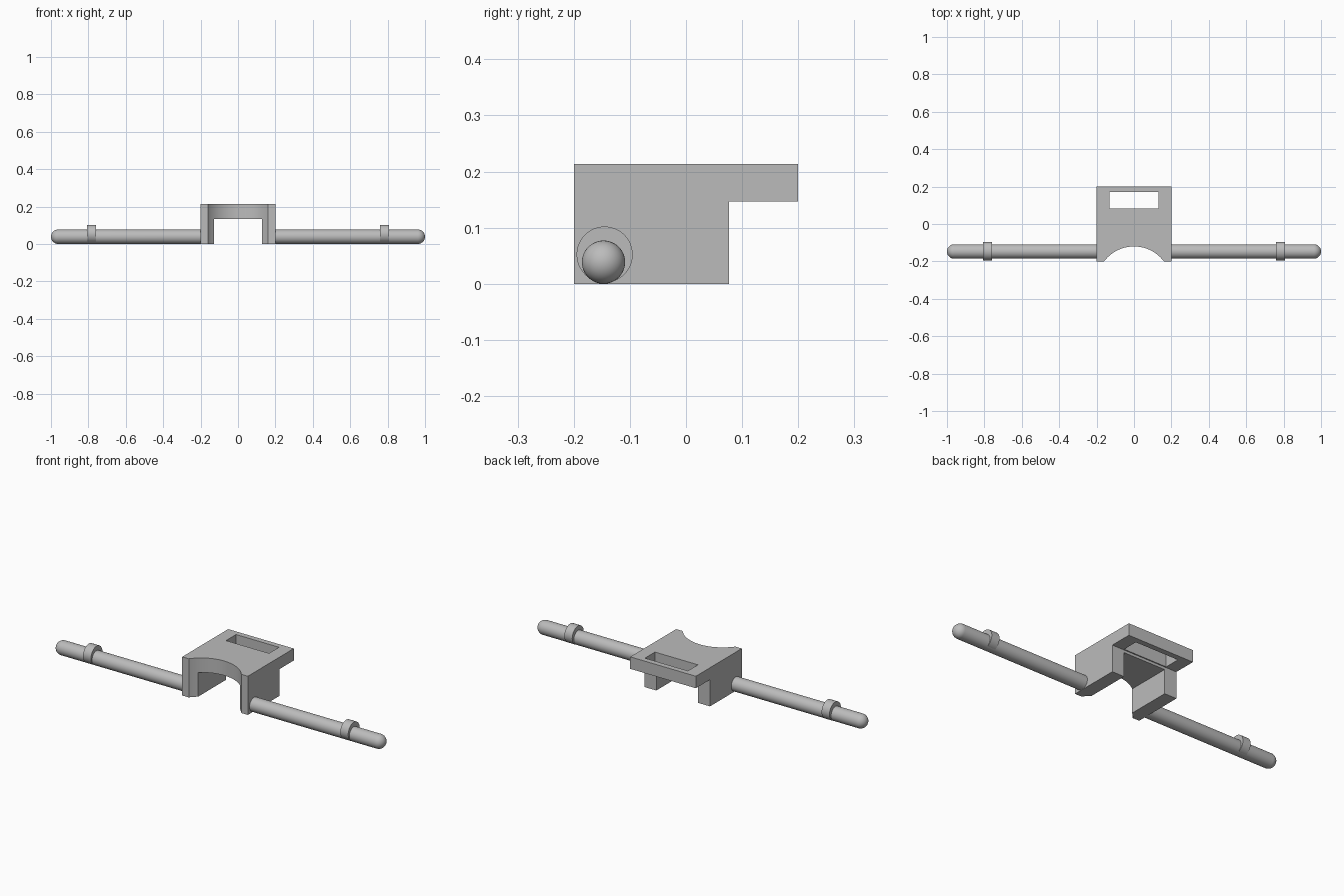
import bpy
import bmesh
import math

cube = bpy.data.objects.get("Cube")
if cube:
    bpy.data.objects.remove(cube, do_unlink=True)

grey = bpy.data.materials.new("plain grey")
grey.use_nodes = True
COLOUR = (0.5, 0.5, 0.5, 1)
grey.diffuse_color = COLOUR
grey.node_tree.nodes["Principled BSDF"].inputs["Base Color"].default_value = COLOUR


def finish(name, bm):
    """Turn a bmesh into a named grey object."""
    bmesh.ops.recalc_face_normals(bm, faces=bm.faces)
    mesh = bpy.data.meshes.new(name)
    bm.to_mesh(mesh)
    bm.free()
    mesh.materials.append(grey)
    obj = bpy.data.objects.new(name, mesh)
    bpy.context.collection.objects.link(obj)
    return obj


def extrude_x(name, profile, half):
    """Extrude a (y, z) outline from -half to +half along x."""
    bm = bmesh.new()
    face = bm.faces.new([bm.verts.new((-half, y, z)) for y, z in profile])
    moved = bmesh.ops.extrude_face_region(bm, geom=[face])["geom"]
    verts = [v for v in moved if isinstance(v, bmesh.types.BMVert)]
    bmesh.ops.translate(bm, verts=verts, vec=(2 * half, 0, 0))
    return finish(name, bm)


def box(name, half, y0, y1, z0, z1):
    return extrude_x(name, [(y0, z0), (y1, z0), (y1, z1), (y0, z1)], half)


def lathe_x(name, profile, y, z, steps=48):
    """Spin an (x, radius) outline around an axis parallel to x."""
    bm = bmesh.new()
    verts = [bm.verts.new((px, y + r, z)) for px, r in profile]
    edges = [bm.edges.new(pair) for pair in zip(verts, verts[1:])]
    bmesh.ops.spin(bm, geom=verts + edges, cent=(0, y, z), axis=(1, 0, 0),
                   angle=math.tau, steps=steps)
    bmesh.ops.remove_doubles(bm, verts=bm.verts, dist=0.0001)
    return finish(name, bm)


def select_only(obj):
    bpy.ops.object.select_all(action='DESELECT')
    obj.select_set(True)
    bpy.context.view_layer.objects.active = obj


def smooth(obj):
    select_only(obj)
    bpy.ops.object.shade_smooth_by_angle(angle=math.radians(30))


def cut(target, cutter):
    mod = target.modifiers.new("cut", 'BOOLEAN')
    mod.operation = 'DIFFERENCE'
    mod.solver = 'EXACT'
    mod.object = cutter
    select_only(target)
    bpy.ops.object.modifier_apply(modifier=mod.name)
    bpy.data.objects.remove(cutter, do_unlink=True)


# Bracket body: block with a rear overhanging plate
body = extrude_x("bracket_body", [(-0.2, 0), (0.077, 0), (0.077, 0.147),
                                  (0.2, 0.147), (0.2, 0.213), (-0.2, 0.213)], 0.2)

# Channel between the legs, strap slot, and curved front recess
cut(body, box("channel_cutter", 0.127, -0.3, 0.1, -0.1, 0.133))
cut(body, box("slot_cutter", 0.131, 0.083, 0.17, 0.1, 0.3))
bm = bmesh.new()
bmesh.ops.create_cone(bm, cap_ends=True, segments=96, radius1=0.2, radius2=0.2, depth=1)
bmesh.ops.translate(bm, verts=bm.verts, vec=(0, -0.32, 0))
cut(body, finish("recess_cutter", bm))
smooth(body)

# Round-ended side rods with offset collars
R = 0.0385
arc = [math.pi / 2 * i / 10 for i in range(11)]
rod_profile = [(0.17, 0), (0.17, R)]
rod_profile += [(1 - R + R * math.sin(a), R * math.cos(a)) for a in arc]
collar_profile = [(0.76, 0), (0.76, 0.05), (0.808, 0.05), (0.808, 0)]

for side, s in (("left", 1), ("right", -1)):
    rod = lathe_x(side + "_rod", [(s * x, r) for x, r in rod_profile], -0.147, R)
    collar = lathe_x(side + "_collar", [(s * x, r) for x, r in collar_profile], -0.145, 0.052)
    smooth(rod)
    smooth(collar)
